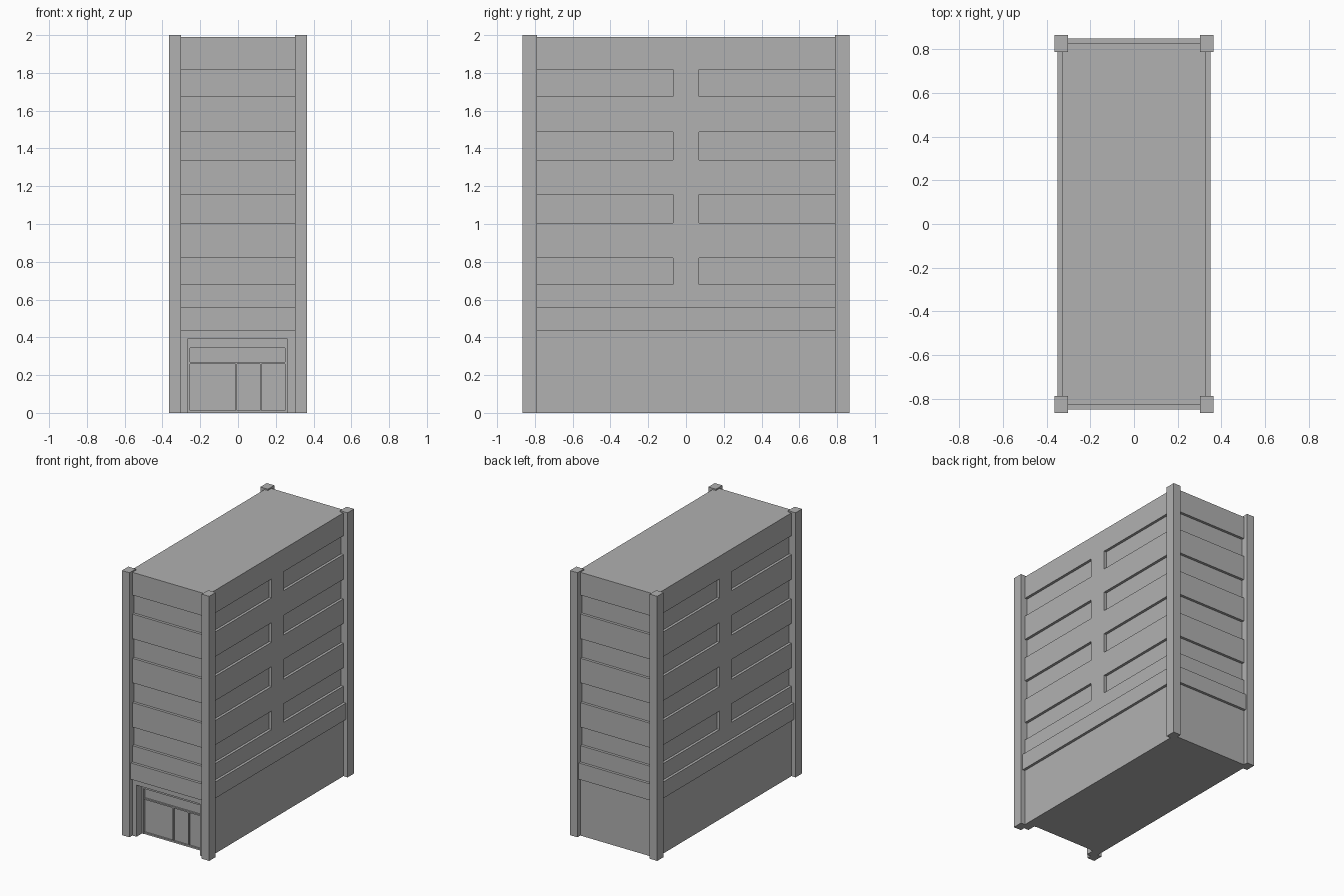
import bpy

cube = bpy.data.objects.get("Cube")
if cube:
    bpy.data.objects.remove(cube, do_unlink=True)

GREY = (0.44, 0.44, 0.44, 1)
concrete = bpy.data.materials.new("grey_concrete")
concrete.use_nodes = True
concrete.diffuse_color = GREY
concrete.node_tree.nodes["Principled BSDF"].inputs["Base Color"].default_value = GREY


def box(name, x, y, z):
    """Axis-aligned box from (low, high) ranges."""
    bpy.ops.mesh.primitive_cube_add(size=1, location=[sum(r) / 2 for r in (x, y, z)])
    ob = bpy.context.object
    ob.name = ob.data.name = name
    ob.scale = [r[1] - r[0] for r in (x, y, z)]
    bpy.ops.object.transform_apply(location=False, rotation=False, scale=True)
    ob.data.materials.append(concrete)
    return ob


def block(name, half_x, half_y, z):
    return box(name, (-half_x, half_x), (-half_y, half_y), z)


WALL_X, WALL_Y = 0.33, 0.83
ROOF = 1.99
DOOR_Y = -0.75

# Ground floor with the entrance recess cut out of the front
ground = block("ground_floor", WALL_X, WALL_Y, (0, 0.44))
cutter = box("entrance_cutter", (-0.268, 0.263), (-1, DOOR_Y), (-0.1, 0.39))
cutter.hide_render = True
cutter.hide_set(True)
cut = ground.modifiers.new("entrance", "BOOLEAN")
cut.operation = "DIFFERENCE"
cut.solver = "EXACT"
cut.object = cutter
bpy.context.view_layer.objects.active = ground
bpy.ops.object.modifier_apply(modifier=cut.name)
bpy.data.objects.remove(cutter, do_unlink=True)

# Projecting band above the ground floor
block("ledge_band", 0.35, 0.85, (0.433, 0.557))

# Recessed window core, wall bands between windows, and side piers
block("window_core", 0.31, 0.81, (0.5, ROOF - 0.05))
windows = [(0.68, 0.82), (1.005, 1.155), (1.34, 1.488), (1.675, 1.818)]
edges = [0.5] + [z for pair in windows for z in pair] + [ROOF]
for i in range(0, len(edges), 2):
    block(f"wall_band_{i // 2 + 1}", WALL_X, WALL_Y, edges[i:i + 2])
for i, z in enumerate(windows):
    block(f"side_pier_{i + 1}", WALL_X, 0.07, z)

# Corner pillars
for sx, side in ((-1, "right"), (1, "left")):
    for sy, end in ((-1, "front"), (1, "back")):
        box(f"{end}_{side}_pillar", sorted((sx * 0.302, sx * 0.365)),
            sorted((sy * 0.788, sy * 0.865)), (0, 2))

# Entrance frame and doors
FRAME = (DOOR_Y - 0.015, DOOR_Y + 0.01)
BAR = (DOOR_Y - 0.012, DOOR_Y + 0.01)
box("door_frame_right", (-0.268, -0.253), FRAME, (0, 0.39))
box("door_frame_left", (0.25, 0.263), FRAME, (0, 0.39))
box("door_frame_top", (-0.253, 0.25), FRAME, (0.343, 0.39))
box("door_lintel", (-0.253, 0.25), BAR, (0.26, 0.27))
box("door_sill", (-0.253, 0.25), BAR, (0, 0.012))
for i, x in enumerate((-0.01, 0.12)):
    box(f"door_mullion_{i + 1}", (x - 0.004, x + 0.004), BAR, (0.012, 0.26))
